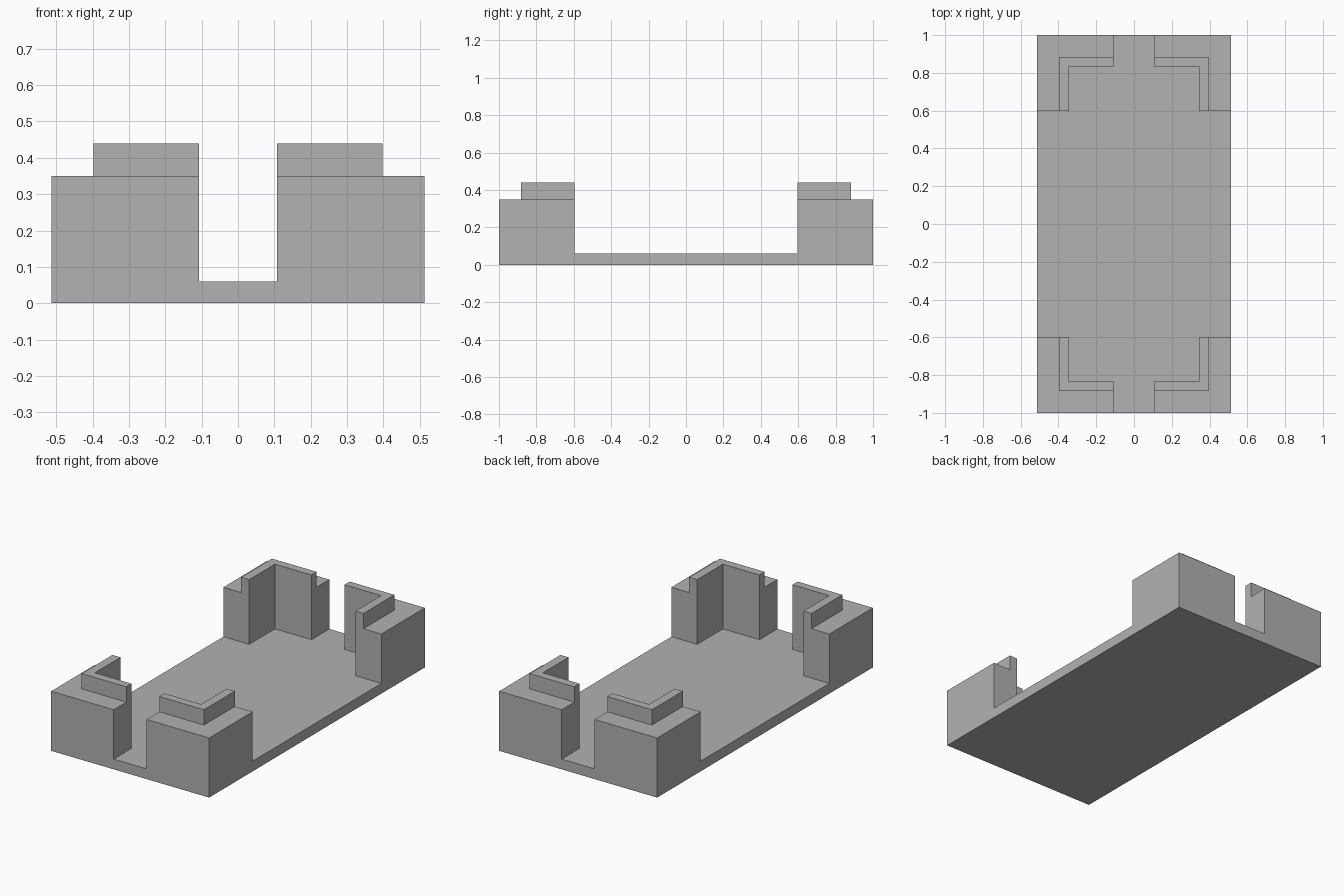
import bpy
import bmesh

cube = bpy.data.objects.get("Cube")
if cube:
    bpy.data.objects.remove(cube, do_unlink=True)

grey = bpy.data.materials.new("plain_grey")
grey.use_nodes = True
COLOUR = (0.445, 0.445, 0.445, 1)
grey.diffuse_color = COLOUR
for node in grey.node_tree.nodes:
    if node.type == 'BSDF_PRINCIPLED':
        node.inputs["Base Color"].default_value = COLOUR


def prism(name, quadrant, bottom, top):
    """Mirror a quarter outline into all quadrants and extrude it upwards."""
    outline = []
    for sx, sy in ((1, 1), (-1, 1), (-1, -1), (1, -1)):
        step = 1 if sx * sy > 0 else -1
        outline += [(x * sx, y * sy, bottom) for x, y in quadrant[::step]]
    bm = bmesh.new()
    face = bm.faces.new([bm.verts.new(p) for p in outline])
    result = bmesh.ops.extrude_face_region(bm, geom=[face])
    raised = [v for v in result["geom"] if isinstance(v, bmesh.types.BMVert)]
    bmesh.ops.translate(bm, verts=raised, vec=(0, 0, top - bottom))
    bmesh.ops.recalc_face_normals(bm, faces=bm.faces)
    mesh = bpy.data.meshes.new(name)
    bm.to_mesh(mesh)
    bm.free()
    mesh.materials.append(grey)
    obj = bpy.data.objects.new(name, mesh)
    bpy.context.collection.objects.link(obj)
    return obj


def combine(target, tool, operation):
    """Apply a boolean and remove its helper."""
    mod = target.modifiers.new(operation.lower(), 'BOOLEAN')
    mod.operation = operation
    mod.solver = 'EXACT'
    mod.object = tool
    tool.hide_render = True
    bpy.context.view_layer.objects.active = target
    bpy.ops.object.modifier_apply(modifier=mod.name)
    bpy.data.objects.remove(tool, do_unlink=True)


# Outer block with a narrower raised step for the locating lips
tray = prism("corner_tray", [(0.513, 1.0)], 0, 0.35)
step = prism("lip_step", [(0.397, 0.883)], 0.2, 0.44)
combine(tray, step, 'UNION')

# Inner pocket with openings on all four sides, leaving four corner posts
pocket = prism("pocket_cutter",
               [(0.7, 0.597), (0.345, 0.597), (0.345, 0.835),
                (0.107, 0.835), (0.107, 1.2)], 0.06, 0.6)
combine(tray, pocket, 'DIFFERENCE')
